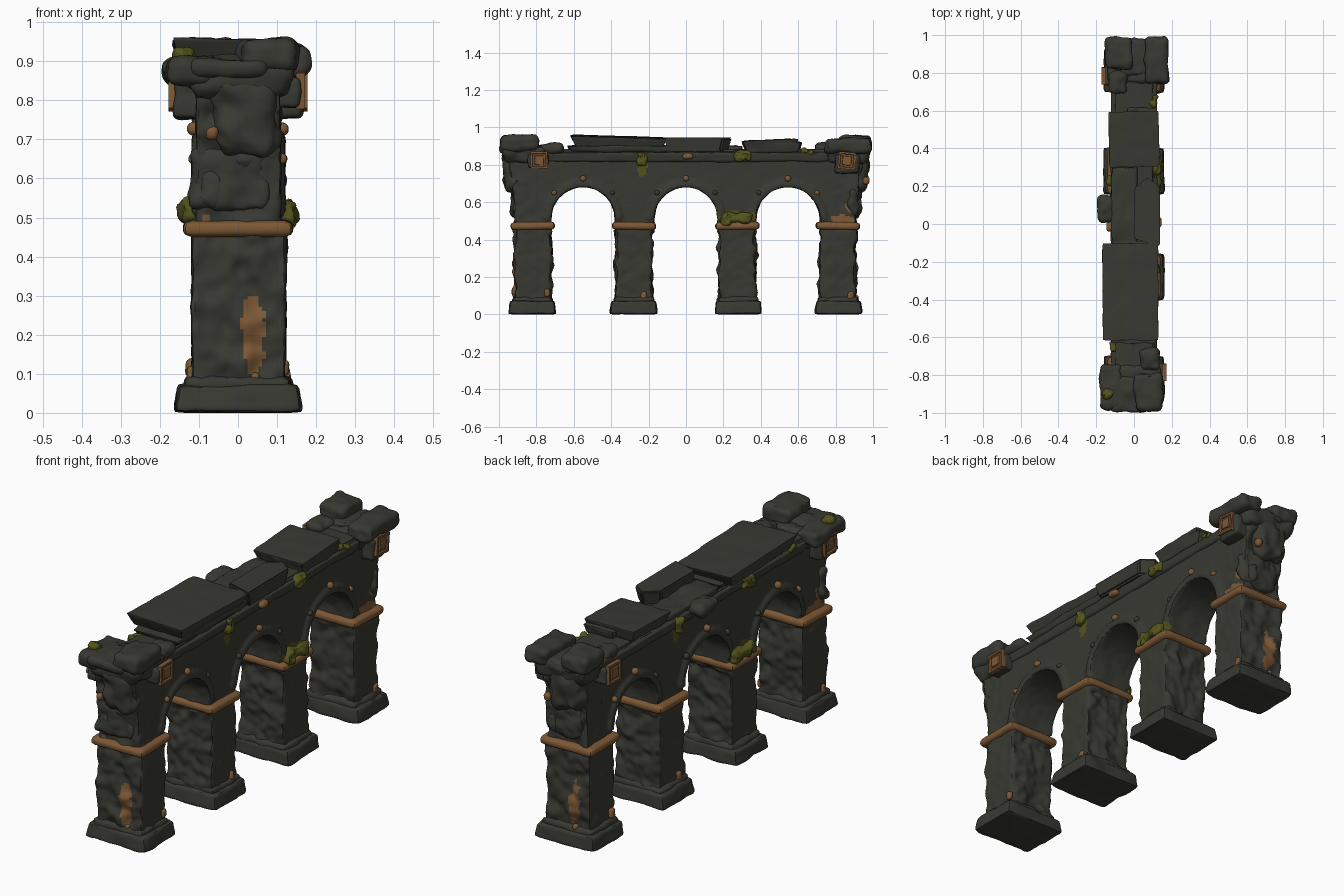
import bpy, bmesh, math
from mathutils import Vector, Matrix, Euler, noise

if "Cube" in bpy.data.objects:
    bpy.data.objects.remove(bpy.data.objects["Cube"])

def material(name, col):
    m = bpy.data.materials.new(name)
    m.diffuse_color = (*col, 1)
    m.use_nodes = True
    m.node_tree.nodes["Principled BSDF"].inputs["Base Color"].default_value = m.diffuse_color
    return m

STONE = material("dark stone", (0.041, 0.041, 0.033))
RUST = material("rusty bronze", (0.205, 0.098, 0.036))
MOSS = material("moss", (0.085, 0.085, 0.012))

PIERS = (-0.82, -0.278, 0.275, 0.812)
ARCHES = (-0.55, 0.0, 0.545)
R, SPRING = 0.17, 0.51

def finish(bm, name, mat, angle=40):
    bmesh.ops.recalc_face_normals(bm, faces=bm.faces)
    me = bpy.data.meshes.new(name)
    bm.to_mesh(me)
    bm.free()
    me.materials.append(mat)
    me.shade_smooth()
    me.set_sharp_from_angle(angle=math.radians(angle))
    ob = bpy.data.objects.new(name, me)
    bpy.context.collection.objects.link(ob)
    return ob

def rock(name, c, s, mat=STONE, r=0.02, amp=0.008, freq=14, low=1.0, high=1.0, rot=(0, 0, 0), cuts=11):
    """Rounded, tapered, weathered block; low/high scale its bottom and top."""
    bm = bmesh.new()
    bmesh.ops.create_cube(bm, size=1)
    bmesh.ops.subdivide_edges(bm, edges=bm.edges, cuts=cuts, use_grid_fill=True)
    M = Matrix.Translation(c) @ Euler(rot).to_matrix().to_4x4()
    h = Vector(s) / 2
    r = min(r, *[k * 0.98 for k in h])
    for v in bm.verts:
        p = Vector([v.co[i] * s[i] for i in range(3)])
        q = Vector([max(-h[i] + r, min(h[i] - r, p[i])) for i in range(3)])
        n = (p - q).normalized()
        p = q + n * r
        t = p.z / s[2] + 0.5
        k = low + (high - low) * t
        p.x *= k
        p.y *= k
        w = M @ p
        p += n * amp * (noise.noise(w * freq) + 0.5 * noise.noise(w * freq * 2.3))
        v.co = M @ p
        v.co.z = max(0, v.co.z)
    return finish(bm, name, mat)

def prism(bm, pts, x0, x1):
    """Outline in the y-z plane pushed along x."""
    a = [bm.verts.new((x0, y, z)) for y, z in pts]
    b = [bm.verts.new((x1, y, z)) for y, z in pts]
    bm.faces.new(a)
    bm.faces.new(b[::-1])
    for i in range(len(a)):
        j = (i + 1) % len(a)
        bm.faces.new((a[j], a[i], b[i], b[j]))

def arc(cy, r, n=28):
    return [(cy - r * math.cos(math.pi * i / n), SPRING + r * math.sin(math.pi * i / n)) for i in range(n + 1)]

# Arcade wall: spandrels, arch rings and shafts fused, then weathered
bm = bmesh.new()
outline = [(-0.905, 0.44)]
for cy in ARCHES:
    outline += [(cy - R, 0.44)] + arc(cy, R) + [(cy + R, 0.44)]
outline += [(0.905, 0.44), (0.91, 0.6), (0.945, 0.87), (-0.955, 0.87), (-0.915, 0.6)]
prism(bm, outline, -0.105, 0.108)
for cy in ARCHES:
    prism(bm, arc(cy, R) + arc(cy, R + 0.034)[::-1], -0.119, 0.121)
for py in PIERS:
    bmesh.ops.create_cube(bm, size=1, matrix=Matrix.Translation((0.002, py, 0.25)) @ Matrix.Diagonal((0.238, 0.19, 0.46, 1)))
raw = finish(bm, "raw", STONE)
mod = raw.modifiers.new("fuse", 'REMESH')
mod.mode = 'VOXEL'
mod.voxel_size = 0.0095
fused = bpy.data.meshes.new_from_object(raw.evaluated_get(bpy.context.evaluated_depsgraph_get()))
bpy.data.objects.remove(raw)
bm = bmesh.new()
bm.from_mesh(fused)
bm.normal_update()
moves = []
for v in bm.verts:
    p, n = v.co, v.normal
    f = noise.noise(p * 13) + 0.6 * noise.noise(p * 27 + Vector((3, 1, 7)))
    rough = 1.0 if p.z < 0.45 or abs(p.y) > 0.8 else 0.25
    moves.append(Vector((n.x * 0.007, n.y * 0.02, n.z * 0.006)) * f * rough)
for v, d in zip(bm.verts, moves):
    v.co += d
wall = finish(bm, "arcade_wall", STONE)
wall.data.materials.clear()
for m in (STONE, RUST, MOSS):
    wall.data.materials.append(m)

# Rust and moss stains on the wall: ellipsoid regions, repeated by a half turn
STAINS = [((-0.04, 0.91, 0.2), (0.03, 0.06, 0.11), 1), ((0.11, 0.88, 0.57), (0.05, 0.035, 0.03), 1),
          ((0.115, 0.28, 0.515), (0.05, 0.09, 0.04), 2), ((0.11, -0.23, 0.79), (0.05, 0.025, 0.05), 2),
          ((0.11, 0.84, 0.5), (0.06, 0.07, 0.03), 1)]
for poly in wall.data.polygons:
    c = poly.center
    for s in (1, -1):
        for (x, y, z), rad, idx in STAINS:
            d = Vector(((c.x - s * x) / rad[0], (c.y - s * y) / rad[1], (c.z - z) / rad[2])).length
            if d + 0.5 * noise.noise(c * 30) < 1:
                poly.material_index = idx

# Pier feet and bronze bands
for i, py in enumerate(PIERS):
    rock(f"pier_foot_{i}", (0, py + (0.005 if py > 0 else -0.002), 0.037), (0.325, 0.252, 0.072), r=0.014, amp=0.007, high=0.93, freq=11)
    rock(f"pier_foot_upper_{i}", (0, py, 0.07), (0.27, 0.215, 0.05), r=0.02, amp=0.01)
    rock(f"bronze_band_{i}", (0, py, 0.473), (0.28, 0.236, 0.042), RUST, r=0.02, amp=0.002, rot=(0.02 * (-1) ** i, 0, 0))

# Cornice and wall top
rock("cornice", (0, 0, 0.84), (0.25, 1.62, 0.05), r=0.014, amp=0.005, low=0.93, cuts=30)
rock("wall_top", (0, 0.0, 0.868), (0.2, 1.86, 0.03), r=0.01, amp=0.006, cuts=30)

# Capping slabs, undercut at the bottom
rock("cap_slab_long", (-0.02, -0.36, 0.918), (0.3, 0.52, 0.066), r=0.008, amp=0.004, low=0.86, rot=(-0.03, 0.03, 0))
rock("cap_slab_under", (0.0, -0.36, 0.885), (0.25, 0.56, 0.04), r=0.014, amp=0.01, low=0.9)
rock("cap_slab_short", (0.0, 0.45, 0.905), (0.27, 0.3, 0.058), r=0.008, amp=0.004, low=0.86, rot=(0.04, 0, 0.02))
rock("cap_slab_short_under", (0.045, 0.46, 0.893), (0.17, 0.32, 0.06), r=0.012, amp=0.008, low=0.85)
rock("cap_slab_middle_low", (-0.05, 0.1, 0.885), (0.14, 0.4, 0.035), r=0.014, amp=0.012)
rock("loose_side_rock", (-0.145, 0.08, 0.87), (0.09, 0.14, 0.06), r=0.03, amp=0.012)
bm = bmesh.new()
shape = [(0.0, -0.08), (0.0, 0.19), (0.07, 0.25), (0.137, 0.2), (0.14, -0.12)]
bottom = [bm.verts.new((0.07 + (x - 0.07) * 0.85, 0.06 + (y - 0.06) * 0.88, 0.87)) for x, y in shape]
top = [bm.verts.new((x, y, 0.946)) for x, y in shape]
bm.faces.new(bottom)
bm.faces.new(top)
for i in range(5):
    j = (i + 1) % 5
    bm.faces.new((bottom[i], bottom[j], top[j], top[i]))
bmesh.ops.bevel(bm, geom=bm.edges[:], offset=0.008, segments=2, affect='EDGES')
finish(bm, "cap_slab_pointed", STONE)

# End buttress rocks, corbels and crowning boulders
for s, tag in ((-1, "front"), (1, "back")):
    rock(f"{tag}_end_bulge_high", (0.02 * -s, s * 0.925, 0.765), (0.19, 0.11, 0.2), r=0.05, amp=0.022, low=0.85)
    rock(f"{tag}_end_bulge_low", (-0.02 * -s, s * 0.9, 0.6), (0.2, 0.06, 0.16), r=0.03, amp=0.02)
    rock(f"{tag}_end_bulge_edge", (0.07 * s, s * 0.895, 0.575), (0.06, 0.09, 0.1), r=0.03, amp=0.015)
    rock(f"{tag}_corbel", (0, s * 0.865, 0.85), (0.29, 0.24, 0.09), r=0.03, amp=0.015, low=0.86)
    rock(f"{tag}_corbel_plaque_block", (s * 0.12, s * 0.86, 0.805), (0.09, 0.13, 0.1), r=0.015, amp=0.008)
    rock(f"{tag}_corbel_plaque_block_far", (-s * 0.12, s * 0.79, 0.82), (0.08, 0.11, 0.08), r=0.015, amp=0.006)
BOULDERS = [((-0.122, -0.86, 0.875), (0.12, 0.24, 0.075)), ((0.075, -0.89, 0.915), (0.145, 0.2, 0.08)),
            ((-0.02, -0.9, 0.885), (0.2, 0.19, 0.05)), ((0.085, -0.715, 0.89), (0.095, 0.12, 0.055)),
            ((-0.08, 0.905, 0.915), (0.14, 0.17, 0.08)), ((0.12, 0.865, 0.9), (0.125, 0.25, 0.08)),
            ((-0.08, 0.745, 0.89), (0.09, 0.12, 0.055)), ((0.03, 0.88, 0.88), (0.2, 0.2, 0.05))]
for i, (c, s) in enumerate(BOULDERS):
    rock(f"boulder_{i}", c, s, r=0.028, amp=0.014, freq=11)

def plaque(name, c, side, tilt):
    """Square bronze plate with a sunk ring and a raised centre."""
    bm = bmesh.new()
    M = Matrix.Translation(c) @ Matrix.Rotation(tilt, 4, 'X') @ Matrix.Diagonal((0.022, 0.092, 0.092, 1))
    bmesh.ops.create_cube(bm, size=1, matrix=M)
    bm.normal_update()
    f = max(bm.faces, key=lambda f: f.normal.x * side)
    for width, depth in ((0.014, 0), (0.004, -0.007), (0.012, 0), (0.003, 0.007)):
        bmesh.ops.inset_region(bm, faces=[f], thickness=width, depth=depth)
    finish(bm, name, RUST, 25)

# Details shared by both long sides through a half turn
for s, tag in ((1, "right"), (-1, "left")):
    plaque(f"{tag}_plaque_a", (s * 0.16, s * -0.785, 0.825), s, 0.03)
    plaque(f"{tag}_plaque_b", (s * 0.167, s * 0.86, 0.822), s, -0.1)
    for i, cy in enumerate(ARCHES):
        rock(f"{tag}_key_stud_{i}", (s * 0.112, s * cy, 0.727), (0.036, 0.034, 0.034), RUST, r=0.017, amp=0.002, cuts=5)
        for j in (-1, 1):
            rock(f"{tag}_side_stud_{i}_{j}", (s * 0.11, s * (cy + j * 0.155), 0.65), (0.032, 0.026, 0.026),
                 RUST if (i + j) % 4 == 3 else STONE, r=0.013, amp=0.002, cuts=5)
    # Emblem boss on the cornice and small bronze nodules by the feet
    rock(f"{tag}_cornice_boss", (s * 0.125, s * 0.01, 0.846), (0.04, 0.055, 0.03), RUST, r=0.014, amp=0.004, cuts=6)
    for i, (y, z) in enumerate(((-0.742, 0.115), (-0.225, 0.1), (0.88, 0.1))):
        rock(f"{tag}_nodule_{i}", (s * 0.117, s * y, z), (0.032, 0.034, 0.045), RUST, r=0.014, amp=0.008, cuts=6)
    rock(f"{tag}_end_nodule_low", (s * -0.045, s * 0.905, 0.09), (0.025, 0.03, 0.03), RUST, r=0.012, amp=0.006, cuts=6)
    rock(f"{tag}_end_nodule_high", (s * 0.065, s * 0.963, 0.715), (0.03, 0.035, 0.035), RUST, r=0.014, amp=0.008, cuts=6)
    # Moss clumps on band, cornice and end boulder
    for i, (x, y, z, a, b, c) in enumerate(((0.118, 0.27, 0.515, 0.06, 0.17, 0.055), (0.122, 0.22, 0.5, 0.05, 0.07, 0.04),
                                            (0.12, 0.3, 0.845, 0.05, 0.09, 0.055), (0.122, -0.23, 0.83, 0.035, 0.05, 0.07),
                                            (0.135, 0.9, 0.905, 0.07, 0.045, 0.05), (0.1, 0.65, 0.868, 0.05, 0.06, 0.03))):
        rock(f"{tag}_moss_{i}", (s * x, s * y, z), (a, b, c), MOSS, r=0.022, amp=0.016, freq=24, cuts=8)
